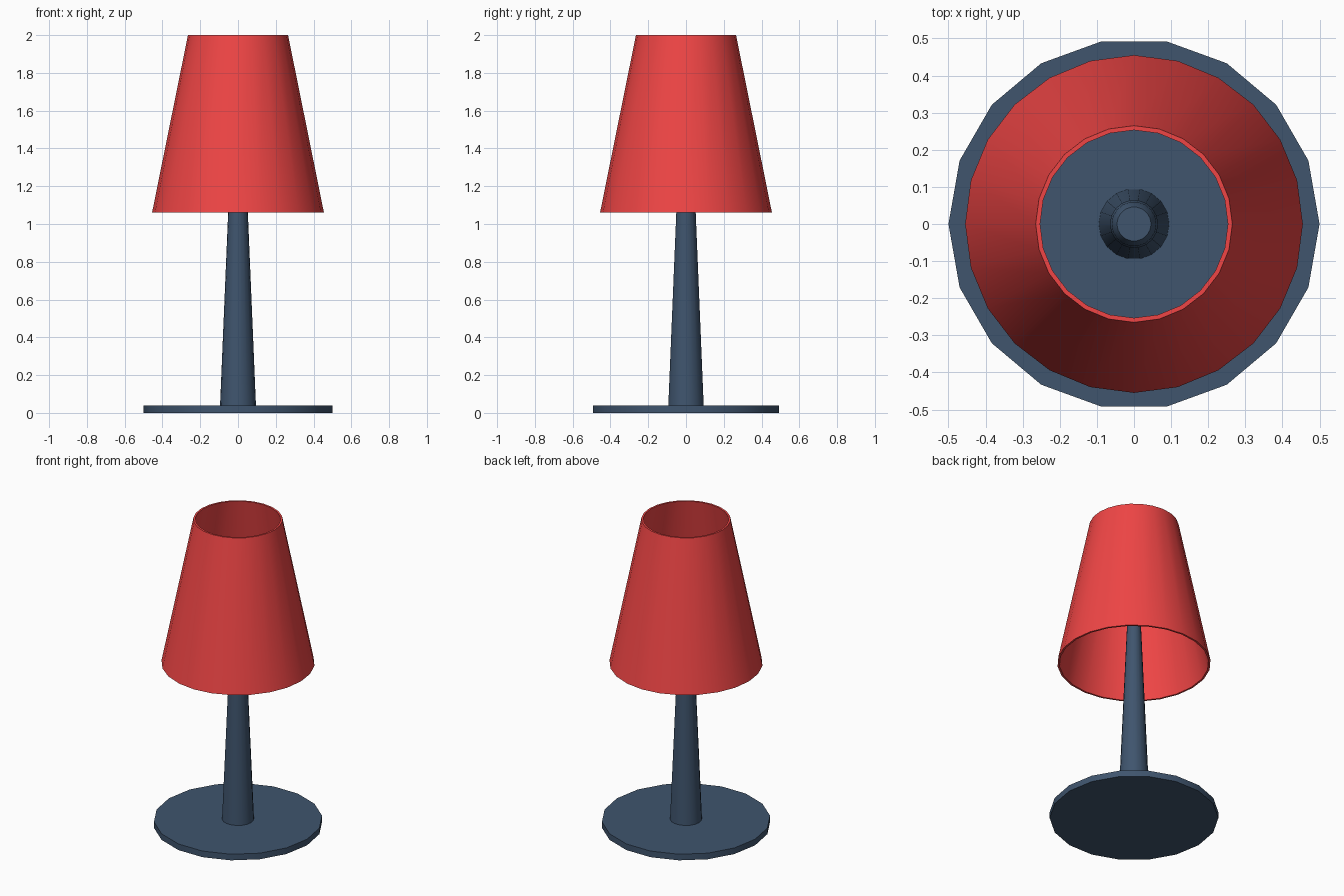
import bpy, bmesh
from math import sin, cos, pi, radians

if "Cube" in bpy.data.objects:
    bpy.data.objects.remove(bpy.data.objects["Cube"])


def material(name, color):
    m = bpy.data.materials.new(name)
    m.diffuse_color = (*color, 1)
    m.use_nodes = True
    m.node_tree.nodes["Principled BSDF"].inputs["Base Color"].default_value = m.diffuse_color
    return m


def lathe(name, profile, sides, mat, closed=False):
    """Spin (radius, z) points around z; open profiles get flat end caps."""
    bm = bmesh.new()
    rings = [[bm.verts.new((r * cos(2 * pi * i / sides), r * sin(2 * pi * i / sides), z))
              for i in range(sides)] for r, z in profile]
    pairs = list(zip(rings, rings[1:]))
    if closed:
        pairs.append((rings[-1], rings[0]))
    else:
        bm.faces.new(rings[0][::-1])
        bm.faces.new(rings[-1])
    for a, b in pairs:
        for i in range(sides):
            j = (i + 1) % sides
            bm.faces.new((a[i], a[j], b[j], b[i]))
    bmesh.ops.recalc_face_normals(bm, faces=bm.faces)
    mesh = bpy.data.meshes.new(name)
    bm.to_mesh(mesh)
    bm.free()
    mesh.materials.append(mat)
    obj = bpy.data.objects.new(name, mesh)
    bpy.context.collection.objects.link(obj)
    bpy.ops.object.select_all(action='DESELECT')
    obj.select_set(True)
    bpy.context.view_layer.objects.active = obj
    bpy.ops.object.shade_smooth_by_angle(angle=radians(30))
    return obj


blue = material("blue_metal", (0.05, 0.09, 0.155))
red = material("red_fabric", (0.87, 0.06, 0.06))

# Flat round foot
lathe("base", [(0.5, 0), (0.5, 0.04)], 18, blue)
# Tapered stem
lathe("stem", [(0.095, 0.04), (0.04, 1.35)], 18, blue)
# Lamp holder hidden inside the shade
lathe("socket", [(0.045, 1.33), (0.065, 1.36), (0.06, 1.44), (0.046, 1.47)], 18, blue)
# Hollow conical shade with a thin wall
lathe("shade", [(0.455, 1.06), (0.265, 2.0), (0.253, 2.0), (0.443, 1.06)], 24, red, closed=True)
